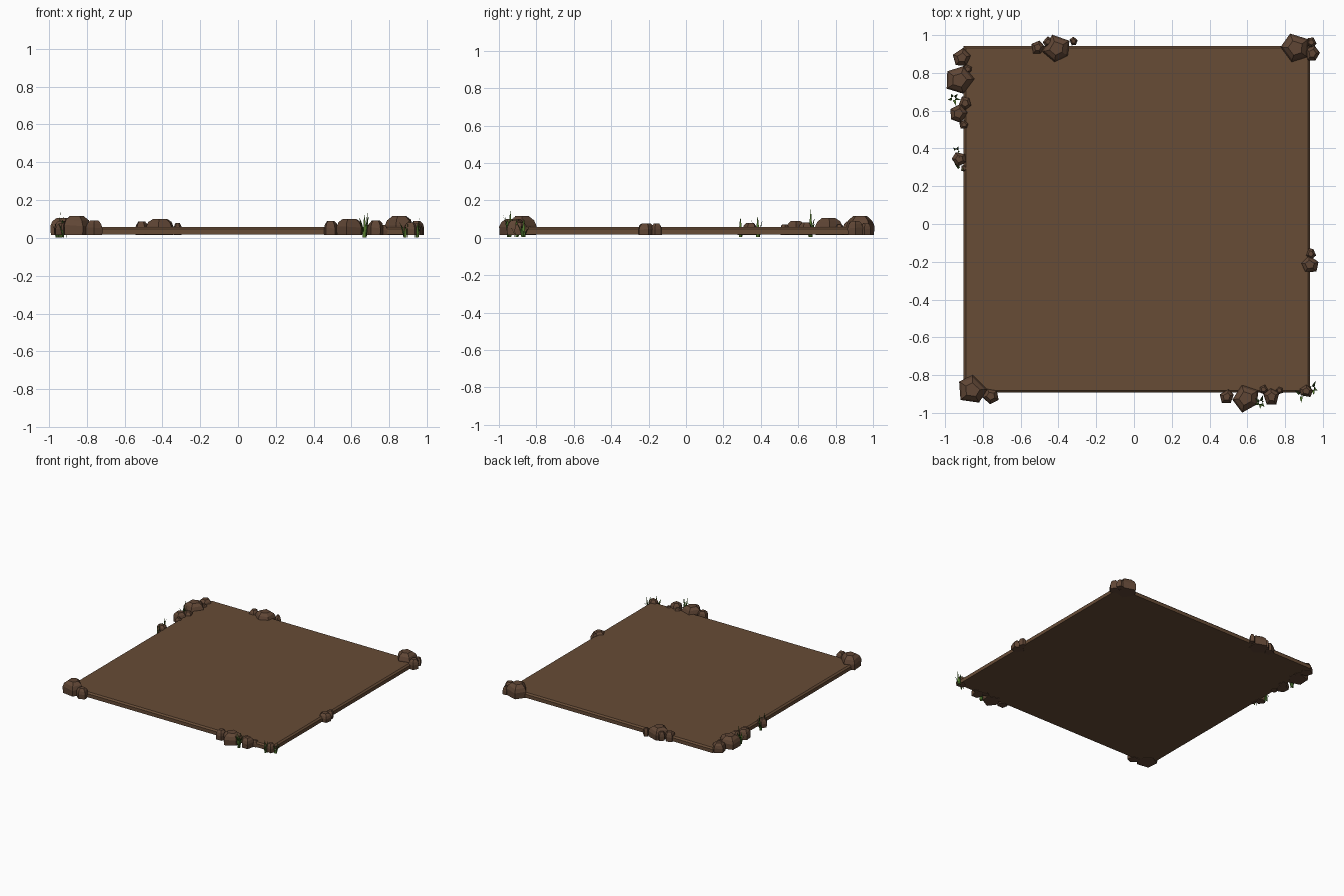
import bpy, bmesh, math, random
from mathutils import Vector

if "Cube" in bpy.data.objects:
    bpy.data.objects.remove(bpy.data.objects["Cube"])

random.seed(4)
BASE = 0.018


def material(name, rgb):
    m = bpy.data.materials.new(name)
    m.diffuse_color = (*rgb, 1)
    m.use_nodes = True
    m.node_tree.nodes["Principled BSDF"].inputs["Base Color"].default_value = m.diffuse_color
    return m


soil = material("soil brown", (0.135, 0.072, 0.037))
stone = material("rock brown", (0.118, 0.062, 0.036))
green = material("grass green", (0.10, 0.22, 0.03))
dark_green = material("dark grass green", (0.045, 0.11, 0.018))


def finish(name, bm, *mats):
    bmesh.ops.recalc_face_normals(bm, faces=bm.faces)
    me = bpy.data.meshes.new(name)
    bm.to_mesh(me)
    bm.free()
    for m in mats:
        me.materials.append(m)
    ob = bpy.data.objects.new(name, me)
    bpy.context.collection.objects.link(ob)
    return ob


def loft(bm, rings):
    """Skin a stack of rings and cap both ends."""
    vs = [[bm.verts.new(p) for p in r] for r in rings]
    n = len(vs[0])
    for a, b in zip(vs, vs[1:]):
        for i in range(n):
            bm.faces.new((a[i], a[(i + 1) % n], b[(i + 1) % n], b[i]))
    bm.faces.new(vs[0][::-1])
    bm.faces.new(vs[-1])


# Flat ground slab with slightly chamfered top rim
bm = bmesh.new()
rings = []
for inset, z in ((0, BASE), (0.0, 0.046), (0.012, 0.057)):
    x0, x1, y0, y1 = -0.902 + inset, 0.932 - inset, -0.893 + inset, 0.943 - inset
    rings.append([(x0, y0, z), (x1, y0, z), (x1, y1, z), (x0, y1, z)])
loft(bm, rings)
finish("ground_slab", bm, soil)


# Five-sided faceted rocks around the rim: x, y, radius, top, angle
def rock(name, x, y, r, top, ang):
    bm = bmesh.new()
    jit = [random.uniform(-10, 10) for _ in range(5)]
    rad = [random.uniform(0.93, 1.06) for _ in range(5)]
    rings = []
    for s, f in ((0.97, 0), (1.0, 0.5), (0.85, 0.78), (0.5, 1.0)):
        ring = []
        for i in range(5):
            a = math.radians(ang + 72 * i + jit[i])
            z = BASE - 0.003 + (top - BASE) * f
            if 0 < f < 1:
                z += 0.004 * math.sin(a * 2)
            ring.append((x + r * s * rad[i] * math.cos(a),
                         y + r * s * rad[i] * math.sin(a), z))
        rings.append(ring)
    loft(bm, rings)
    finish(name, bm, stone)


clusters = {
    "left": [(-0.91, 0.88, 0.05, 0.09, 20), (-0.925, 0.76, 0.077, 0.108, 5),
             (-0.88, 0.82, 0.028, 0.075, 30), (-0.895, 0.64, 0.037, 0.085, 50),
             (-0.93, 0.585, 0.052, 0.093, 5), (-0.90, 0.525, 0.027, 0.075, 15),
             (-0.925, 0.345, 0.042, 0.083, 40), (-0.898, 0.295, 0.02, 0.06, 0)],
    "back": [(-0.41, 0.93, 0.075, 0.104, 40), (-0.51, 0.935, 0.04, 0.09, 10),
             (-0.455, 0.965, 0.03, 0.085, 30), (-0.32, 0.968, 0.023, 0.082, 20)],
    "back_right": [(0.855, 0.93, 0.08, 0.118, 40), (0.945, 0.903, 0.042, 0.093, 10),
                   (0.938, 0.963, 0.029, 0.08, 55)],
    "right": [(0.93, -0.215, 0.049, 0.08, 20), (0.935, -0.157, 0.03, 0.078, 50)],
    "front": [(0.59, -0.922, 0.075, 0.104, 40), (0.49, -0.915, 0.04, 0.093, 10),
              (0.73, -0.915, 0.047, 0.095, 20), (0.685, -0.875, 0.027, 0.075, 0),
              (0.77, -0.88, 0.024, 0.07, 30), (0.912, -0.885, 0.037, 0.085, 10)],
    "front_left": [(-0.855, -0.88, 0.08, 0.118, 10), (-0.758, -0.91, 0.045, 0.095, 45)],
}
for group, rocks in clusters.items():
    for i, r in enumerate(rocks):
        rock(f"{group}_rock_{i + 1}", *r)


# Tufts of curved, tapering grass blades
def blade(bm, x, y, top, ang, lean, width, dark):
    d = Vector((math.cos(ang), math.sin(ang), 0))
    side = Vector((-d.y, d.x, 0))
    prev = None
    for k in range(5):
        t = k / 4
        p = Vector((x, y, 0.003 + (top - 0.003) * t)) + d * lean * t * t
        w = side * width * (0.7 + t - 1.7 * t ** 2) + side * 0.0003
        row = [bm.verts.new(p - w), bm.verts.new(p + d * 0.3 * w.length),
               bm.verts.new(p + w)]
        if prev:
            for i in range(3):
                j = (i + 1) % 3
                f = bm.faces.new((prev[i], prev[j], row[j], row[i]))
                f.material_index = dark
        prev = row


tufts = [("front_grass", 0.67, -0.945, 0.148, 6), ("left_grass", -0.955, 0.665, 0.15, 6),
         ("left_small_grass", -0.94, 0.385, 0.115, 4),
         ("left_low_grass", -0.918, 0.29, 0.108, 2),
         ("corner_grass", 0.945, -0.87, 0.105, 6),
         ("corner_front_grass", 0.885, -0.905, 0.10, 3)]
for name, x, y, top, n in tufts:
    bm = bmesh.new()
    for i in range(n):
        a = i * 2.4 + random.uniform(-0.4, 0.4)
        h = top if i == 0 else top * random.uniform(0.5, 0.85)
        lean = 0.008 if i == 0 else random.uniform(0.015, 0.035)
        blade(bm, x + 0.009 * math.cos(a), y + 0.009 * math.sin(a),
              h, a, lean, 0.008, i % 2)
    finish(name, bm, green, dark_green)
